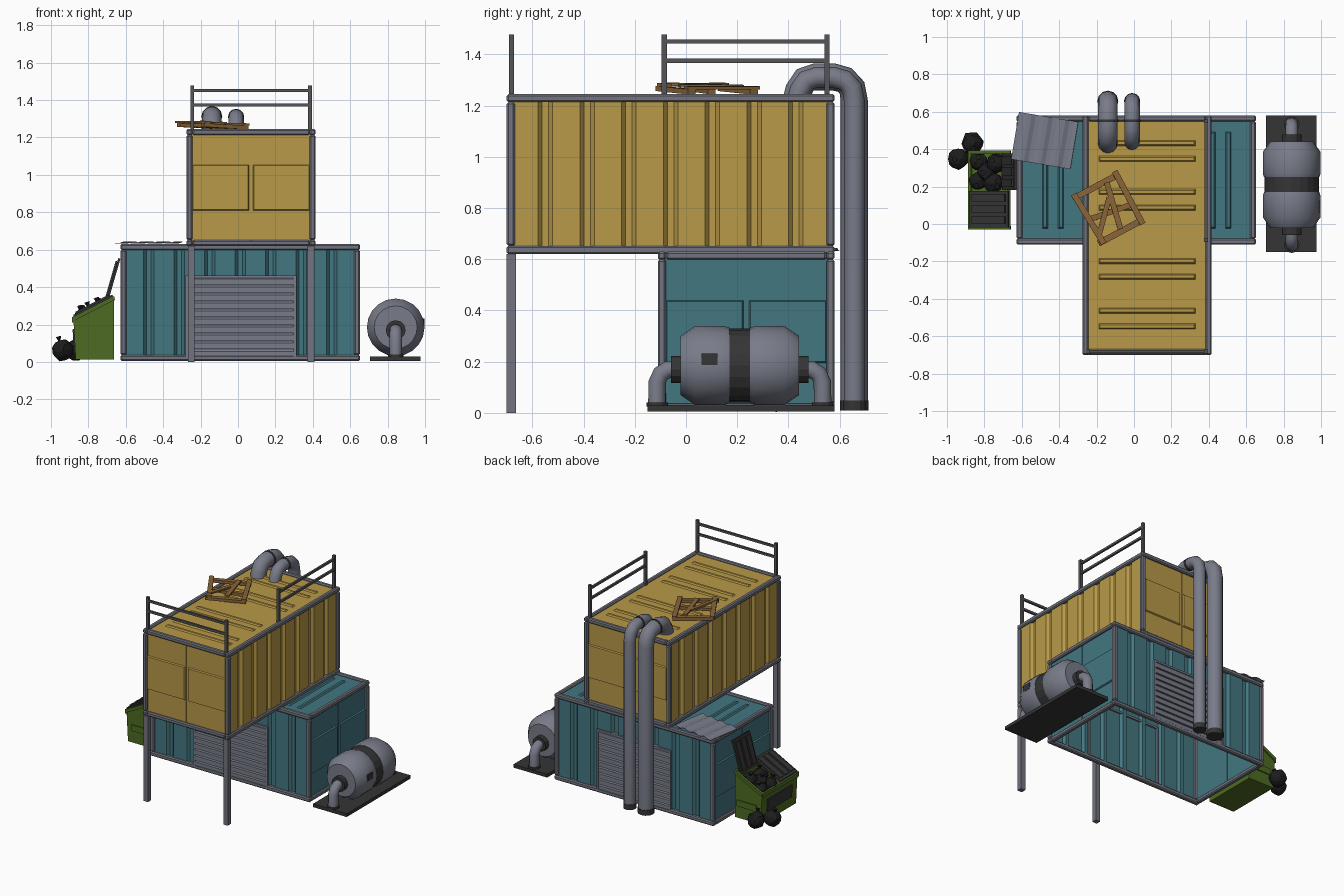
import bpy, bmesh, math, random
from mathutils import Matrix, Vector, Euler

if "Cube" in bpy.data.objects:
    bpy.data.objects.remove(bpy.data.objects["Cube"])

random.seed(4)

def mat(name, r, g, b):
    m = bpy.data.materials.new(name)
    m.diffuse_color = (r, g, b, 1)
    m.use_nodes = True
    m.node_tree.nodes["Principled BSDF"].inputs["Base Color"].default_value = m.diffuse_color
    return m

TEAL, YELLOW = mat("teal", .056, .184, .22), mat("yellow", .48, .32, .065)
GREY, STEEL = mat("grey", .17, .175, .21), mat("steel", .19, .2, .25)
DARK, GREEN = mat("dark", .035, .035, .035), mat("green", .075, .145, .016)
BLACK, WOOD = mat("black", .012, .012, .013), mat("wood", .25, .13, .04)
RAIL = mat("rail", .09, .09, .1)

def finish(name, bm, m, matrix=Matrix(), smooth=False):
    me = bpy.data.meshes.new(name)
    bm.to_mesh(me)
    bm.free()
    me.materials.append(m)
    ob = bpy.data.objects.new(name, me)
    bpy.context.collection.objects.link(ob)
    ob.matrix_world = matrix
    if smooth:
        bpy.context.view_layer.objects.active = ob
        ob.select_set(True)
        bpy.ops.object.shade_smooth_by_angle(angle=math.radians(40))
        ob.select_set(False)
    return ob

def box(bm, c, s, rot=(0, 0, 0)):
    M = Matrix.Translation(c) @ Euler(rot).to_matrix().to_4x4() @ Matrix.Diagonal((*s, 1))
    return bmesh.ops.create_cube(bm, size=1, matrix=M)["verts"]

def pad(bm, c, s, axis, sign, inset):
    # box whose outer face is inset, giving slanted sides
    for v in box(bm, c, s):
        if (v.co[axis] - c[axis]) * sign > 0:
            for k in range(3):
                if k != axis:
                    v.co[k] -= math.copysign(inset, v.co[k] - c[k])

def strip(bm, a, b, out):
    va, vb = [bm.verts.new(p) for p in a], [bm.verts.new(p) for p in b]
    for i in range(len(a) - 1):
        f = bm.faces.new((va[i], va[i + 1], vb[i + 1], vb[i]))
        f.normal_update()
        if f.normal.dot(Vector(out)) < 0:
            f.normal_flip()

def lathe_tube(bm, x, path, radii, n=12):
    # tube along a path in the yz plane, one radius per point
    P = [Vector((x, y, z)) for y, z in path]
    rings = []
    for i, p in enumerate(P):
        t = (P[min(i + 1, len(P) - 1)] - P[max(i - 1, 0)]).normalized()
        u, w = Vector((1, 0, 0)), Vector((1, 0, 0)).cross(t)
        rings.append([bm.verts.new(p + radii[i] * (math.cos(a) * u + math.sin(a) * w))
                      for a in [2 * math.pi * k / n for k in range(n)]])
    for r, q in zip(rings, rings[1:]):
        for k in range(n):
            bm.faces.new((r[k], r[(k + 1) % n], q[(k + 1) % n], q[k]))
    bm.faces.new(rings[0])
    bm.faces.new(rings[-1])
    bmesh.ops.recalc_face_normals(bm, faces=bm.faces)

# ---- shipping containers (open underneath) ----
L, W, H, F = 1.28, .69, .625, .032

def container(name, m, M):
    fr = bmesh.new()
    for a in (-1, 1):
        for b in (-1, 1):
            box(fr, (0, a * (W - F) / 2, H / 2 + b * (H - F) / 2), (L, F, F))
            box(fr, (a * (L - F) / 2, 0, H / 2 + b * (H - F) / 2), (F, W - 2 * F, F))
            box(fr, (a * (L - F) / 2, b * (W - F) / 2, H / 2), (F, F, H - 2 * F))
    ob = finish(name + "_frame", fr, GREY, M)
    bev = ob.modifiers.new("bevel", "BEVEL")
    bev.width, bev.segments = .007, 1
    bm = bmesh.new()
    # corrugated long walls
    for s in (-1, 1):
        prof = [(-L / 2 + .02, 0)]
        for k in range(-3, 4):
            c = k * .163
            prof += [(c - .028, 0), (c - .013, .018), (c + .013, .018), (c + .028, 0)]
        prof.append((L / 2 - .02, 0))
        pts = [(x, s * (W / 2 - .012 - d)) for x, d in prof]
        strip(bm, [(x, y, .02) for x, y in pts], [(x, y, H - .02) for x, y in pts], (0, s, 0))
    # double doors at both ends with raised middle band
    for s in (-1, 1):
        e = s * (L / 2 - .02)
        strip(bm, [(e, -W / 2 + .02, .02), (e, W / 2 - .02, .02)],
              [(e, -W / 2 + .02, H - .02), (e, W / 2 - .02, H - .02)], (s, 0, 0))
        for t in (-1, 1):
            box(bm, (e, t * .163, H / 2), (.008, .31, H - 2 * F))
            pad(bm, (e + s * .006, t * .163, .312), (.014, .31, .25), 0, s, .008)
    # roof with paired ribs
    strip(bm, [(-L / 2 + .02, -W / 2 + .02, H - .012), (L / 2 - .02, -W / 2 + .02, H - .012)],
          [(-L / 2 + .02, W / 2 - .02, H - .012), (L / 2 - .02, W / 2 - .02, H - .012)], (0, 0, 1))
    for c in (-.445, -.18, .19, .45):
        for d in (-.042, .042):
            pad(bm, (c + d, 0, H - .009), (.034, .52, .012), 2, 1, .009)
    finish(name + "_panels", bm, m, M)

container("lower_container", TEAL, Matrix.Translation((.012, .235, .005)))
container("upper_container", YELLOW,
          Matrix.Translation((.07, -.06, .62)) @ Matrix.Rotation(math.pi / 2, 4, 'Z'))

# ---- roller shutters front and back of lower container ----
for name, y, s in (("front_shutter", -.098, -1), ("back_shutter", .568, 1)):
    bm = bmesh.new()
    pts = []
    for k in range(10):
        z = .025 + k * .043
        pts += [(y + s * .010, z), (y + s * .010, z + .032), (y, z + .043)]
    strip(bm, [(-.275, *p) for p in pts], [(.305, *p) for p in pts], (0, s, 0))
    for x in (-.275, .305):
        box(bm, (x, y, .24), (.014, .024, .43))
    box(bm, (.015, y, .455), (.594, .024, .014))
    finish(name, bm, STEEL)

# ---- support posts and railings ----
bm = bmesh.new()
for x in (-.25, .39):
    box(bm, (x, -.682, .31), (.036, .036, .62))
finish("support_posts", bm, GREY)
bm = bmesh.new()
for x, y in ((-.245, -.682), (.385, -.682), (.385, -.085), (.385, .55)):
    box(bm, (x, y, 1.355), (.02, .02, .245))
for z in (1.375, 1.45):
    box(bm, (.07, -.682, z), (.63, .014, .016))
    box(bm, (.385, .232, z), (.014, .635, .016))
finish("railings", bm, RAIL)

# ---- exhaust pipes from roof down the back ----
for name, x, r, y0, top in (("large_pipe", -.14, .053, .43, 1.312), ("small_pipe", -.01, .041, .435, 1.31)):
    bm = bmesh.new()
    path = [(y0, 1.22), (y0 + .01, 1.26), (y0 + .035, top - .012), (y0 + .075, top), (.575, top),
            (.62, top - .012), (.648, top - .042), (.657, 1.22), (.657, .02)]
    lathe_tube(bm, x, path, [r] * len(path))
    finish(name, bm, STEEL, smooth=True)
    bm = bmesh.new()
    lathe_tube(bm, x, [(.657, .01), (.657, .048)], [r * 1.06] * 2)
    lathe_tube(bm, x, [(.545, top), (.56, top)], [r * 1.06] * 2)
    finish(name + "_collars", bm, DARK)

# ---- tank unit on base plate ----
TX, TZ = .843, .185
bm = bmesh.new()
box(bm, (.842, .215, .017), (.27, .73, .024))
box(bm, (TX + .145, .092, .21), (.02, .062, .045))
lathe_tube(bm, TX, [(.15, TZ), (.27, TZ)], [.145] * 2, 20)
for s in (-1, 1):
    lathe_tube(bm, TX, [(.21 + s * .225, TZ - .015), (.21 + s * .268, TZ - .015)], [.053] * 2)
    lathe_tube(bm, TX, [(.21 + s * .323, .025), (.21 + s * .323, .04)], [.042] * 2)
finish("tank_base_band_and_caps", bm, DARK)
for s, name in ((-1, "tank_front"), (1, "tank_back")):
    bm = bmesh.new()
    lathe_tube(bm, TX, [(.21 + s * d, TZ) for d in (.04, .06, .175, .232)], [.148, .154, .154, .115], 20)
    finish(name, bm, STEEL, smooth=True)
    bm = bmesh.new()
    lathe_tube(bm, TX, [(.21 + s * a, z) for a, z in
                        ((.25, .17), (.282, .168), (.308, .152), (.322, .122), (.324, .03))], [.034] * 5)
    finish(name + "_elbow", bm, STEEL, smooth=True)

# ---- dumpster ----
prof = [(-.868, .012), (-.662, .012), (-.662, .345), (-.88, .232)]
Y0, Y1, SL = -.02, .385, -math.atan2(.113, .218)
bm = bmesh.new()
a, b = [[bm.verts.new((x, y, z)) for x, z in prof] for y in (Y0, Y1)]
bm.faces.new(a)
bm.faces.new(b[::-1])
for i in (0, 1, 3):
    j = (i + 1) % 4
    bm.faces.new((a[j], a[i], b[i], b[j]))
bmesh.ops.recalc_face_normals(bm, faces=bm.faces)
ob = finish("dumpster_body", bm, GREEN)
sol = ob.modifiers.new("wall", "SOLIDIFY")
sol.thickness, sol.offset = .01, -1
bm = bmesh.new()
for y in (Y0, Y1):
    box(bm, (-.772, y, .286), (.246, .018, .022), (0, SL, 0))
    box(bm, (-.758, y, .12), (.155, .016, .044))
box(bm, (-.88, .182, .225), (.016, .415, .03))
box(bm, (-.668, .182, .34), (.016, .415, .022))
finish("dumpster_rim_and_sleeves", bm, GREEN)
bm = bmesh.new()
box(bm, (-.876, .182, .13), (.012, .28, .09), (0, -.055, 0))
for c, cy, ang in (((-.774, .08, .30), .08, SL), ((-.667, .28, .44), .28, -math.radians(74))):
    box(bm, c, (.235, .195, .012), (0, ang, 0))
    n = Vector((math.sin(ang), 0, math.cos(ang))) * .009
    for d in (-.06, 0, .06):
        box(bm, Vector(c) + n + Vector((0, d, 0)), (.2, .042, .012), (0, ang, 0))
finish("dumpster_lids", bm, DARK)

# ---- rubbish bags ----
bags = [(-.938, .35, .062, .058), (-.865, .435, .062, .06), (-.835, .23, .235, .05), (-.75, .22, .27, .052),
        (-.83, .33, .235, .05), (-.735, .325, .275, .053), (-.785, .275, .25, .055)]
for i, (x, y, z, r) in enumerate(bags):
    bm = bmesh.new()
    for v in bmesh.ops.create_icosphere(bm, subdivisions=2, radius=r)["verts"]:
        v.co *= random.uniform(.9, 1.08)
    bmesh.ops.create_cone(bm, segments=6, radius1=.006, radius2=.016, depth=.026, cap_ends=True,
                          matrix=Matrix.Translation((0, 0, r + .006)))
    finish("rubbish_bag_%d" % (i + 1), bm, BLACK,
           Matrix.Translation((x, y, z)) @ Euler((random.uniform(-.3, .3), -.3, i)).to_matrix().to_4x4())

# ---- loose corrugated sheet on lower roof ----
bm = bmesh.new()
pts = [(-.16 + k * .0229, .009 * ((k // 2) % 2)) for k in range(15)]
strip(bm, [(x, -.128, z) for x, z in pts], [(x, .128, z) for x, z in pts], (0, 0, 1))
ob = finish("corrugated_sheet", bm, STEEL,
            Matrix.Translation((-.478, .446, .635)) @ Matrix.Rotation(math.radians(-9.5), 4, 'Z'))
ob.modifiers.new("thickness", "SOLIDIFY").thickness = .003

# ---- broken pallet on upper roof ----
bm = bmesh.new()
for c, s, r in (((0, .135, .012), (.27, .034, .02), 0), ((0, -.14, .012), (.27, .034, .02), 0),
                ((-.12, 0, .028), (.032, .31, .012), .06), ((.122, 0, .028), (.032, .32, .012), 0),
                ((-.01, -.02, .012), (.24, .03, .02), -.15), ((.03, 0, .03), (.03, .26, .012), -.2),
                ((-.045, -.03, .03), (.028, .22, .012), -.75)):
    box(bm, c, s, (0, 0, r))
finish("broken_pallet", bm, WOOD, Matrix.Translation((-.137, .083, 1.248))
       @ Euler((0, .05, math.radians(28))).to_matrix().to_4x4())
